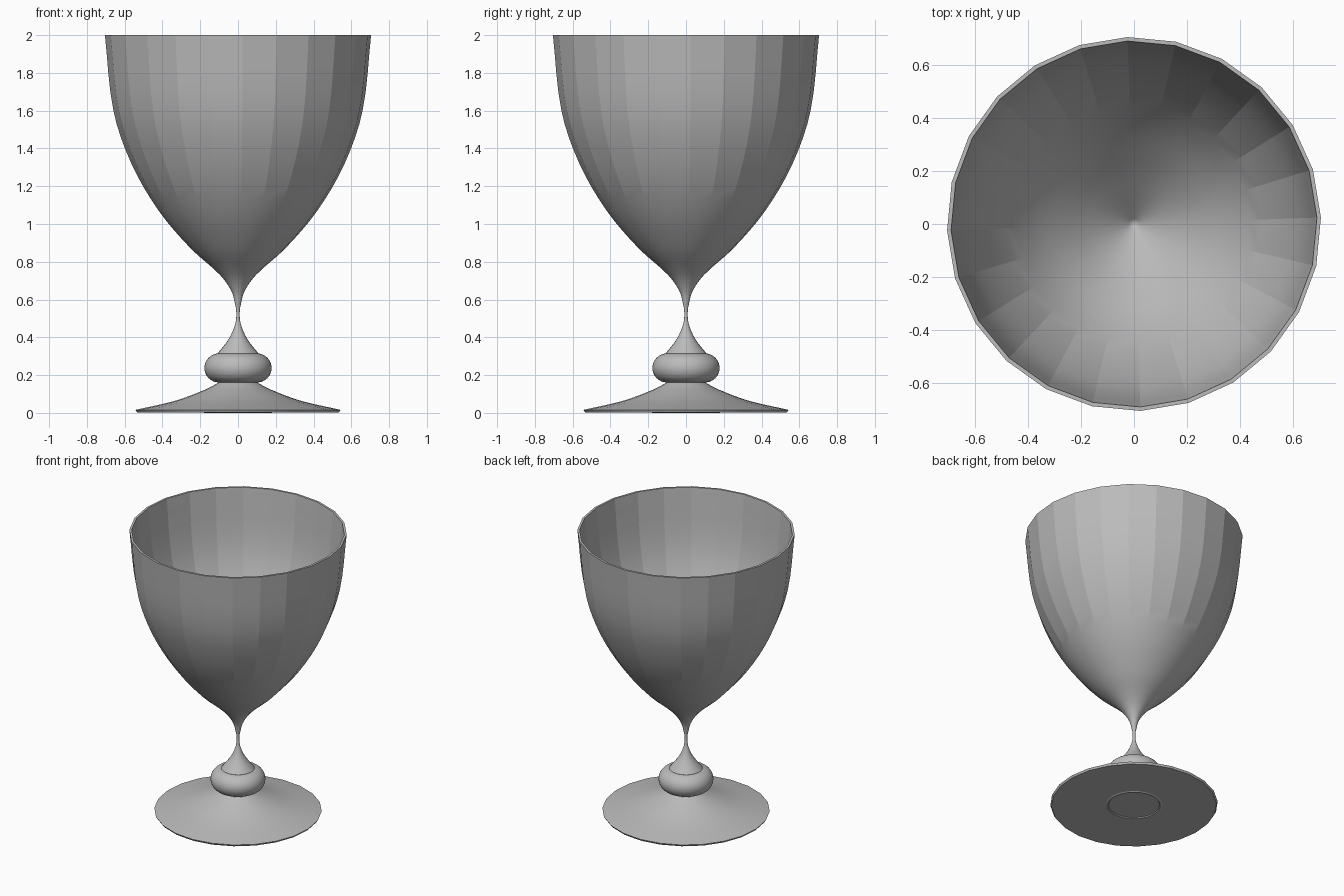
import bpy
import math
import bmesh
from mathutils import Vector
from mathutils.geometry import interpolate_bezier

cube = bpy.data.objects.get("Cube")
if cube:
    bpy.data.objects.remove(cube, do_unlink=True)

glass = bpy.data.materials.new("grey glass")
glass.use_nodes = True
GREY = (0.5, 0.5, 0.5, 1)
glass.diffuse_color = GREY
glass.node_tree.nodes["Principled BSDF"].inputs["Base Color"].default_value = GREY


def smooth_path(points, steps):
    """Rounded path through a few (radius, height) points."""
    pts = [Vector((r, 0, z)) for r, z in points]
    path = []
    for i in range(len(pts) - 1):
        a, b = pts[i], pts[i + 1]
        ta = (b - pts[max(i - 1, 0)]).normalized() * (b - a).length / 3
        tb = (pts[min(i + 2, len(pts) - 1)] - a).normalized() * (b - a).length / 3
        path += interpolate_bezier(a, a + ta, b - tb, b, steps + 1)[:-1]
    return [(max(p.x, 0), p.z) for p in path] + [points[-1]]


def lathe(name, profile, sides, angle):
    """Spin a profile about z."""
    bm = bmesh.new()
    verts = [bm.verts.new((r, 0, z)) for r, z in profile]
    edges = [bm.edges.new(pair) for pair in zip(verts, verts[1:])]
    bmesh.ops.spin(bm, geom=verts + edges, cent=(0, 0, 0), axis=(0, 0, 1),
                   angle=math.tau, steps=sides, use_duplicate=False)
    bmesh.ops.remove_doubles(bm, verts=bm.verts, dist=0.0004)
    bmesh.ops.recalc_face_normals(bm, faces=bm.faces)
    mesh = bpy.data.meshes.new(name)
    bm.to_mesh(mesh)
    bm.free()
    mesh.materials.append(glass)
    obj = bpy.data.objects.new(name, mesh)
    bpy.context.collection.objects.link(obj)
    bpy.ops.object.select_all(action="DESELECT")
    obj.select_set(True)
    bpy.context.view_layer.objects.active = obj
    bpy.ops.object.shade_smooth_by_angle(angle=math.radians(angle))
    return obj


SIDES = 24
TWIST = math.radians(2)

# Bowl: faceted outer wall, thin rim, inner wall down to a point
outer = smooth_path([(0.012, 0.56), (0.033, 0.64), (0.095, 0.73), (0.25, 0.87),
                     (0.42, 1.07), (0.565, 1.32), (0.66, 1.6), (0.705, 2)], 4)
inner = smooth_path([(0.69, 2), (0.643, 1.6), (0.548, 1.33), (0.4, 1.08),
                     (0.23, 0.89), (0.08, 0.75), (0, 0.68)], 4)
bowl = lathe("bowl", outer + inner, SIDES, 12.5)
bowl.rotation_euler.z = TWIST

# Stem: narrow neck flaring down to a collar
stem = smooth_path([(0.012, 0.57), (0.009, 0.51), (0.018, 0.46), (0.05, 0.39),
                    (0.108, 0.315)], 5)
lathe("stem", stem + [(0.1, 0.3)], SIDES, 30)

# Knop: flattened ring with rounded sides
knop = [(0.1, 0.315)]
for i in range(17):
    a = math.pi * (0.5 - i / 16)
    knop.append((0.1 + 0.078 * math.cos(a), 0.238 + 0.077 * math.sin(a)))
lathe("knop", knop, 48, 40)

# Foot: concave cone, thin edge, shallow ring mark underneath
top = smooth_path([(0.095, 0.165), (0.17, 0.125), (0.33, 0.065), (0.543, 0.016)], 4)
under = [(0.535, 0.003), (0.185, 0.003), (0.18, 0), (0.17, 0), (0.165, 0.006), (0, 0.006)]
foot = lathe("foot", top + under, SIDES, 30)
foot.rotation_euler.z = TWIST
